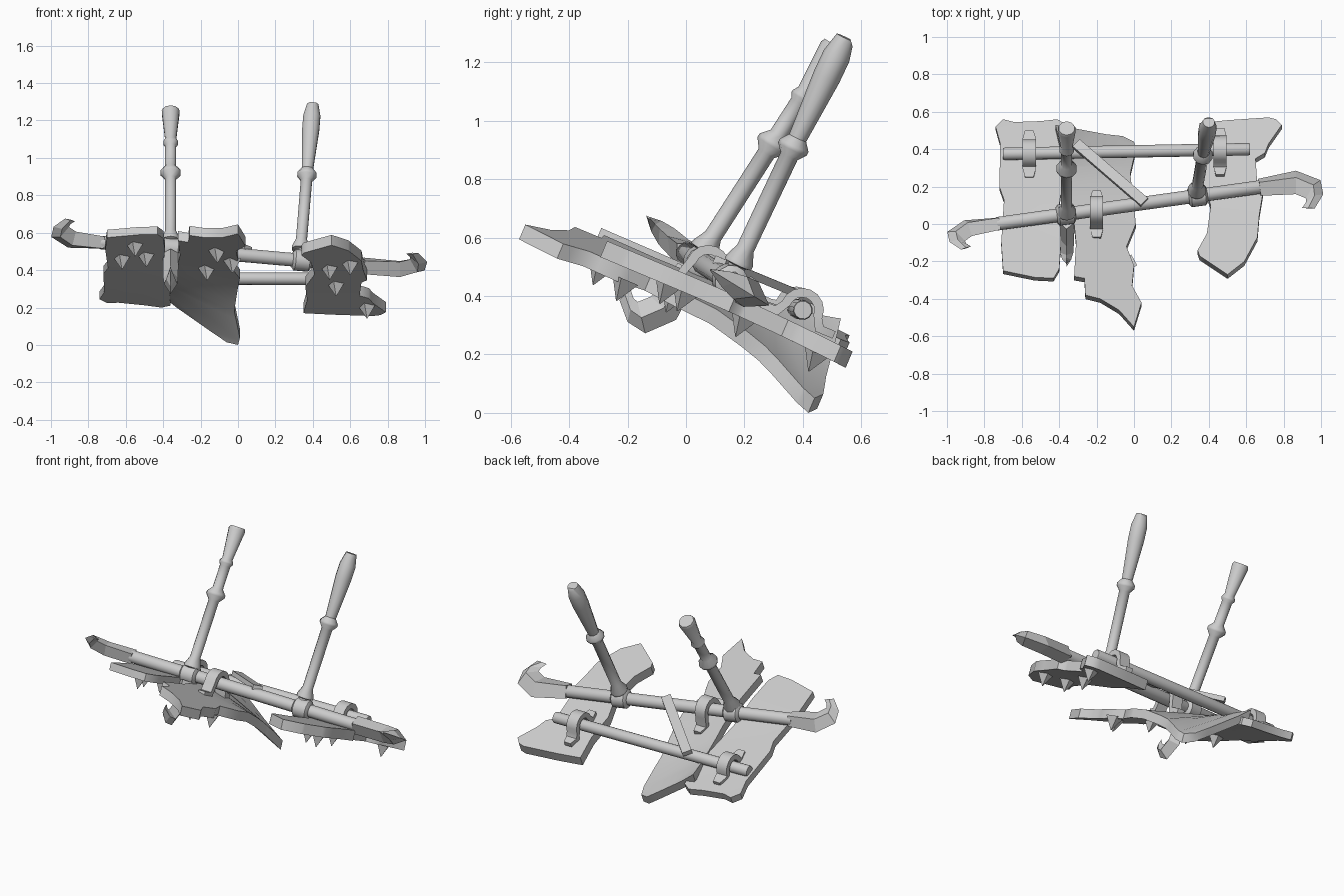
import bpy, bmesh, math
from mathutils import Vector as V

if "Cube" in bpy.data.objects:
    bpy.data.objects.remove(bpy.data.objects["Cube"])

grey = bpy.data.materials.new("worn grey")
grey.use_nodes = True
COLOR = (0.6, 0.6, 0.6, 1)
grey.diffuse_color = COLOR
grey.node_tree.nodes["Principled BSDF"].inputs["Base Color"].default_value = COLOR


def finish(bm, name, smooth=False):
    bmesh.ops.recalc_face_normals(bm, faces=bm.faces)
    mesh = bpy.data.meshes.new(name)
    bm.to_mesh(mesh)
    bm.free()
    mesh.materials.append(grey)
    ob = bpy.data.objects.new(name, mesh)
    bpy.context.collection.objects.link(ob)
    if smooth:
        bpy.ops.object.select_all(action='DESELECT')
        ob.select_set(True)
        bpy.context.view_layer.objects.active = ob
        bpy.ops.object.shade_smooth_by_angle(angle=math.radians(40))


def loft(rings):
    """Skin a list of equal point rings and cap both ends."""
    bm = bmesh.new()
    loops = [[bm.verts.new(p) for p in ring] for ring in rings]
    n = len(loops[0])
    for a, b in zip(loops, loops[1:]):
        for i in range(n):
            j = (i + 1) % n
            bm.faces.new((a[i], a[j], b[j], b[i]))
    bm.faces.new(loops[0])
    bm.faces.new(loops[-1])
    return bm


def turned(start, axis, profile, sides=12):
    """Round part along an axis from (distance, radius) pairs."""
    d = axis.normalized()
    p = d.cross(V((0.31, 0.9, -0.3))).normalized()
    q = d.cross(p)
    angles = [2 * math.pi * i / sides for i in range(sides)]
    return loft([[start + d * t + (p * math.cos(a) + q * math.sin(a)) * r
                  for a in angles] for t, r in profile])


# Cracked plates, all leaning back
UP = V((0, 0.39, 0.92))
ACROSS = V((0, -0.92, 0.39))


def right_top(x, y):
    return 0.508 - 0.43 * y - 0.15 * (x + 0.72) * max(0, y)


def middle_top(x, y):
    t = (x + 0.36) / 0.36
    return 0.498 - 0.43 * y - t * (0.09 + 0.69 * max(0, y - 0.05) ** 1.5)


def left_top(x, y):
    return 0.475 - 0.42 * y - 0.08 * max(0, y) ** 2


def plate(name, outline, top, thick):
    bm = bmesh.new()
    bm.faces.new([bm.verts.new((x, y, 0)) for x, y in outline])
    for k in range(-4, 6):
        bmesh.ops.bisect_plane(bm, geom=bm.verts[:] + bm.edges[:] + bm.faces[:],
                               plane_co=(0, k / 10 + 0.013, 0), plane_no=(0, 1, 0))
    upper = bm.verts[:]
    ext = bmesh.ops.extrude_face_region(bm, geom=bm.faces[:], use_keep_orig=True)
    lower = [g for g in ext["geom"] if isinstance(g, bmesh.types.BMVert)]
    for group, depth in ((upper, 0), (lower, thick)):
        for v in group:
            v.co.z = top(v.co.x, v.co.y)
            v.co -= UP * depth
    bmesh.ops.triangulate(bm, faces=bm.faces[:])
    finish(bm, name, True)


plate("right_plate", [
    (-.74, .52), (-.70, .56), (-.64, .545), (-.5, .55), (-.41, .56), (-.36, .53),
    (-.37, .3), (-.4, .1), (-.39, -.1), (-.40, -.24), (-.43, -.29), (-.53, -.285),
    (-.70, -.25), (-.71, -.1), (-.695, .13), (-.72, .2), (-.715, .43)], right_top, .045)
plate("middle_plate", [
    (-.42, .53), (-.15, .48), (-.06, .47), (0, .44), (.01, .4), (-.02, .27), (0, .1),
    (.01, 0), (-.04, -.12), (0, -.22), (-.01, -.33), (.04, -.42), (0, -.55),
    (-.08, -.46), (-.18, -.4), (-.26, -.38), (-.265, -.29), (-.32, -.28),
    (-.31, -.1), (-.33, .1), (-.37, .3)], middle_top, .055)
plate("left_plate", [
    (.35, .54), (.5, .555), (.72, .57), (.76, .56), (.79, .53), (.72, .43), (.7, .38),
    (.65, .35), (.66, .2), (.69, .17), (.67, .05), (.66, -.07), (.59, -.2), (.5, -.27),
    (.35, -.17), (.34, -.14), (.39, -.05), (.41, .1), (.36, .25), (.37, .4)], left_top, .06)


# Four-sided spikes under the plates
def spikes(name, spots, top, thick):
    for i, (x, y) in enumerate(spots):
        base = V((x, y, top(x, y))) - UP * (thick - 0.01)
        finish(turned(base, -UP, [(0, .05), (.078, .002)], 4), f"{name}_{i + 1}")


spikes("right_spike", [(-.55, -.16), (-.62, .0), (-.49, -.03)], right_top, .045)
spikes("middle_spike", [(-.11, -.27), (-.165, -.02), (-.03, -.19)], middle_top, .055)
spikes("left_spike", [(.49, .02), (.6, -.04), (.525, .22), (.69, .47)], left_top, .06)


# Two long crossbars
def bar(name, a, b, r):
    n = (b - a).length
    finish(turned(a, b - a, [(0, r * .9), (.01, r), (n - .01, r), (n, r * .9)]), name, True)


back_a, back_b = V((-.7, .375, .358)), V((.62, .4, .352))
cross_a, cross_b = V((-.74, 0, .548)), V((.69, .2, .42))
bar("back_bar", back_a, back_b, .034)
bar("cross_bar", cross_a, cross_b, .037)


def on_bar(a, b, x):
    return a.lerp(b, (x - a.x) / (b.x - a.x))


# Hooked blades with a raised ridge: outer edge, inner edge, half thickness
HOOK = [((0, -.052), (0, .055), .052), ((.21, -.07), (.185, .075), .05),
        ((.33, .01), (.235, .11), .045), ((.33, .10), (.23, .135), .03),
        ((.27, .18), (.205, .165), .004)]


def blade(name, base, axis, hook, size):
    d = axis.normalized()
    h = (hook - d * hook.dot(d)).normalized()
    n = d.cross(h)
    rings = []
    for outer, inner, half in HOOK:
        lo = base + (d * outer[0] + h * outer[1]) * size
        hi = base + (d * inner[0] + h * inner[1]) * size
        mid = (lo + hi) / 2
        rings.append([lo, mid + n * half * size, hi, mid - n * half * size])
    finish(loft(rings), name)


run = cross_b - cross_a
blade("left_blade", on_bar(cross_a, cross_b, .67), run, V((0, -.85, .52)), 1)
blade("right_blade", on_bar(cross_a, cross_b, -.72), -run, V((0, -.7, .7)), .86)

# Upright handles through sleeves on the cross bar
right_foot, right_end = V((-.36, .025, .5)), V((-.36, .512, 1.257))
left_foot, left_end = V((.33, .15, .45)), V((.4, .545, 1.285))
blade("lower_claw", right_foot - V((0, .015, .01)), right_foot - right_end, V((0, -.83, .55)), .8)

n = (right_end - right_foot).length
FLARE = [(0, .031), (.06, .031), (.065, .05), (.078, .05), (.125, .031)]


def ring_at(t, half, r, rod):
    return [(t - half, rod), (t - half * .2, r), (t + half * .2, r), (t + half, rod)]


finish(turned(right_foot, right_end - right_foot,
              FLARE + ring_at(.5, .038, .056, .031) + ring_at(.69, .022, .041, .031)
              + [(n - .015, .05), (n, .044)], 10), "right_handle", True)

n = (left_end - left_foot).length
bm = turned(left_foot, left_end - left_foot,
            FLARE + ring_at(.51, .035, .054, .032)
            + [(n - .15, .048), (n - .07, .048), (n, .032)], 10)
bmesh.ops.bisect_plane(bm, geom=bm.verts[:] + bm.edges[:] + bm.faces[:],
                       plane_co=left_end + V((0, .025, -.03)),
                       plane_no=(0, .95, .3), clear_outer=True)
bmesh.ops.holes_fill(bm, edges=[e for e in bm.edges if e.is_boundary])
finish(bm, "left_handle", True)

for side, x in (("right", -.365), ("left", .34)):
    c = on_bar(cross_a, cross_b, x)
    finish(turned(c - run.normalized() * .05, run,
                  [(0, .042), (.012, .058), (.088, .058), (.1, .042)]), side + "_sleeve", True)


# Arched straps holding the bars to the plates
def strap(name, center, gap, width=.07):
    arc = [math.pi * i / 8 for i in range(9)]

    def path(r, knee, lift):
        return ([(.135, lift - gap), (knee, lift - gap)]
                + [(r * math.cos(a), r * math.sin(a)) for a in arc]
                + [(-knee, lift - gap), (-.135, lift - gap)])

    inner, outer = path(.043, .07, -.005), path(.075, .09, .022)
    rings = []
    for i, (p, q) in enumerate(zip(inner, outer)):
        w = width / 2 * (.65 if i in (0, len(inner) - 1) else 1)
        rings.append([center + V((s * w, 0, 0)) + ACROSS * k[0] + UP * k[1]
                      for k, s in ((p, -1), (p, 1), (q, 1), (q, -1))])
    finish(loft(rings), name, True)


strap("back_right_strap", on_bar(back_a, back_b, -.56), .025)
strap("back_left_strap", on_bar(back_a, back_b, .46), .045)
strap("cross_strap", on_bar(cross_a, cross_b, -.2), .075)

# Flat brace resting on both bars
a, b = V((-.31, .43, .388)), V((.055, .115, .518))
edge = (b - a).cross(UP).normalized() * .028
thin = UP * .014
finish(loft([[p + edge + thin, p - edge + thin, p - edge - thin, p + edge - thin]
             for p in (a, b)]), "brace")
